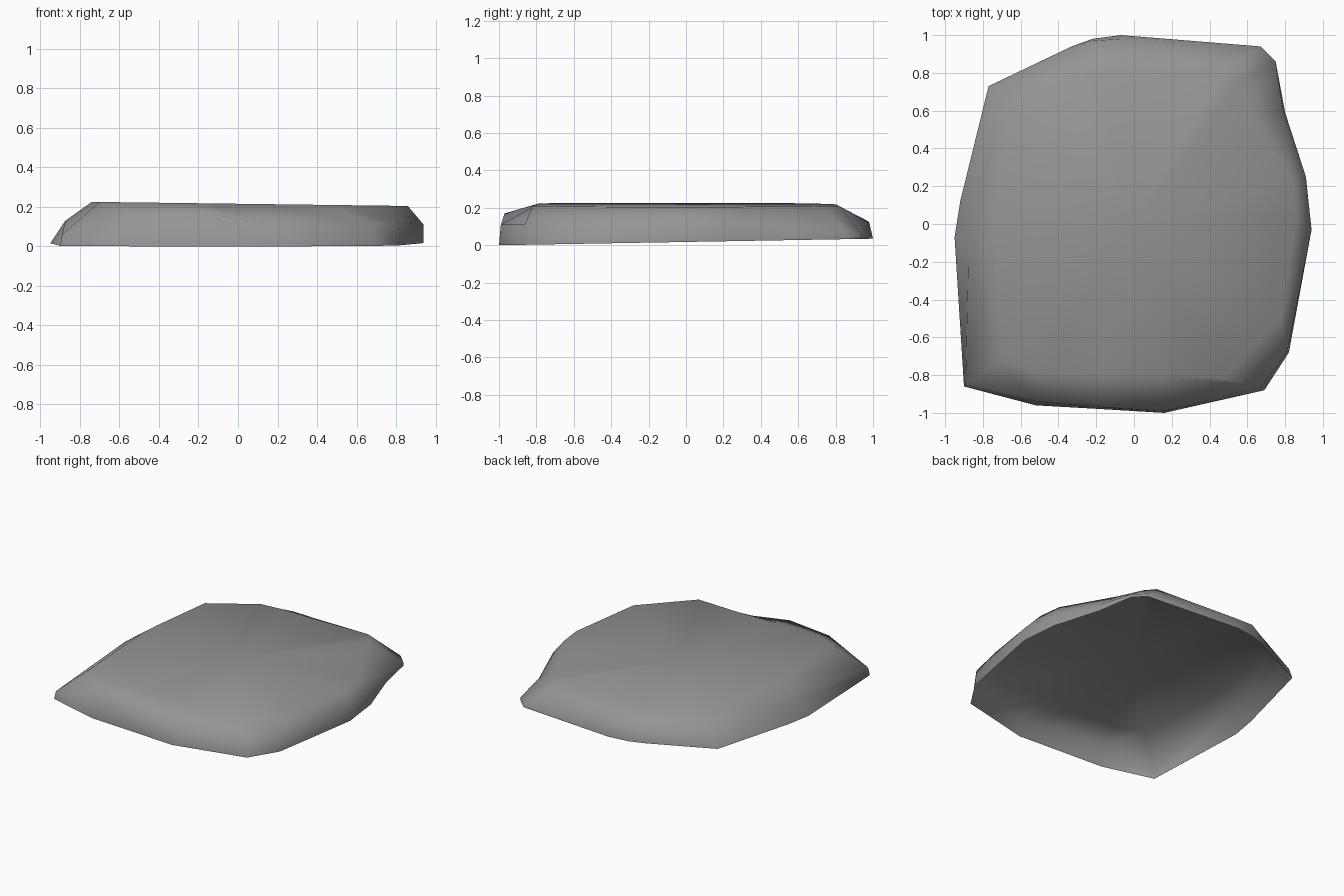
import bpy
import bmesh

# Remove the default cube
default_cube = bpy.data.objects.get("Cube")
if default_cube:
    bpy.data.objects.remove(default_cube, do_unlink=True)

# Stone colour
stone_grey = bpy.data.materials.new("stone_grey")
stone_grey.use_nodes = True
colour = (0.3, 0.3, 0.3, 1.0)
stone_grey.diffuse_color = colour
stone_grey.node_tree.nodes["Principled BSDF"].inputs["Base Color"].default_value = colour

# Outline of the slab: x, y, rim height, rim scale, plateau x, plateau y
OUTLINE = [
    (-.77, .73, .10, .98, -.67, .57),
    (-.33, .94, .12, .98, -.36, .78),
    (-.22, .98, .13, .99, -.2, .8),
    (-.07, 1.0, .12, .98, -.04, .8),
    (.67, .94, .055, 1, .49, .82),
    (.75, .86, .055, 1, .55, .75),
    (.80, .59, .08, .99, .63, .58),
    (.91, .25, .11, 1, .84, .22),
    (.94, -.03, .11, 1, .86, .05),
    (.82, -.68, .12, .99, .78, -.5),
    (.69, -.88, .11, .98, .47, -.82),
    (.16, -1.0, .11, .99, .14, -.8),
    (-.17, -.98, .17, .99, -.17, -.8),
    (-.52, -.96, .16, .98, -.5, -.79),
    (-.90, -.86, .06, .99, -.7, -.72),
    (-.95, -.07, .13, .92, -.74, -.07),
    (-.92, .12, .13, .93, -.73, .1),
]


def underside(y):
    """Height of the gently tilted lower edge."""
    return 0.0175 * (y + 1)


def plateau(x):
    """Height of the nearly level top."""
    return 0.225 - 0.013 * (x + 0.7)


def bridge(bm, lower, upper):
    """Join two rings of vertices with quads."""
    count = len(lower)
    for i in range(count):
        j = (i + 1) % count
        # The outline runs clockwise, so this order faces outward
        bm.faces.new((lower[i], upper[i], upper[j], lower[j]))


# Loft the open-bottomed shell from its lower edge over the rim to the plateau
bm = bmesh.new()
base = [bm.verts.new((x, y, underside(y))) for x, y, *_ in OUTLINE]
rim = [bm.verts.new((x * s, y * s, h)) for x, y, h, s, *_ in OUTLINE]
top = [bm.verts.new((px, py, plateau(px))) for *_, px, py in OUTLINE]
bridge(bm, base, rim)
bridge(bm, rim, top)

# Close the plateau around a centre point
centre = bm.verts.new((0, 0, plateau(0)))
for i, vert in enumerate(top):
    bm.faces.new((vert, centre, top[(i + 1) % len(top)]))
for face in bm.faces:
    face.smooth = True

mesh = bpy.data.meshes.new("flat_stone")
bm.to_mesh(mesh)
bm.free()
mesh.materials.append(stone_grey)
flat_stone = bpy.data.objects.new("flat_stone", mesh)
bpy.context.collection.objects.link(flat_stone)
